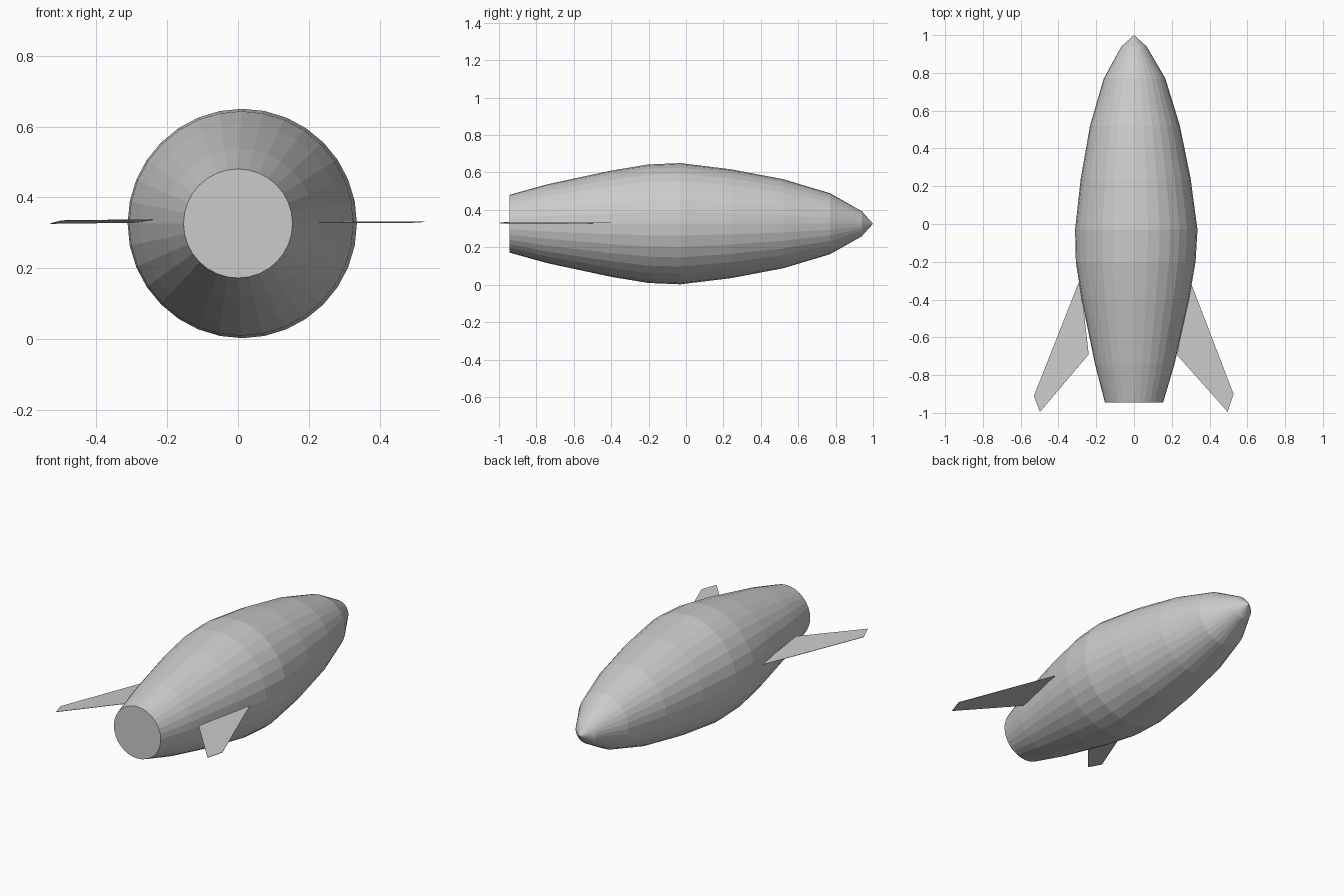
import bpy, bmesh
from math import sin, cos, tau

if "Cube" in bpy.data.objects:
    bpy.data.objects.remove(bpy.data.objects["Cube"])

SIDES = 32
AXIS_Z = 0.326

# Hull stations: y, radius, sideways offset of the ring
STATIONS = [(-0.945, 0.154, 0.0), (-0.74, 0.211, 0.004), (-0.40, 0.284, 0.007),
            (-0.20, 0.317, 0.009), (-0.03, 0.324, 0.012), (0.24, 0.291, 0.009),
            (0.52, 0.238, 0.005), (0.77, 0.163, 0.003), (0.94, 0.067, 0.0)]


def finish(name, bm):
    bmesh.ops.recalc_face_normals(bm, faces=bm.faces)
    mesh = bpy.data.meshes.new(name)
    bm.to_mesh(mesh)
    bm.free()
    obj = bpy.data.objects.new(name, mesh)
    bpy.context.collection.objects.link(obj)
    return obj


# Hull: lofted rings, flat tail cap, pointed nose
bm = bmesh.new()
rings = [[bm.verts.new((dx + r * sin(tau * i / SIDES), y, AXIS_Z + r * cos(tau * i / SIDES)))
          for i in range(SIDES)] for y, r, dx in STATIONS]
nose = bm.verts.new((0, 1.0, AXIS_Z))
bm.faces.new(rings[0])
for i in range(SIDES):
    j = (i + 1) % SIDES
    for a, b in zip(rings, rings[1:]):
        bm.faces.new((a[i], a[j], b[j], b[i]))
    bm.faces.new((rings[-1][i], rings[-1][j], nose))
finish("hull", bm)


# Fins: thin swept blades, the left one slightly twisted
def fin(name, corners):
    bm = bmesh.new()
    bm.faces.new([bm.verts.new(c) for c in corners])
    obj = finish(name, bm)
    mod = obj.modifiers.new("thickness", "SOLIDIFY")
    mod.thickness = 0.002
    mod.offset = 0


fin("left_fin", [(-0.285, -0.29, 0.329), (-0.24, -0.69, 0.337),
                 (-0.498, -0.995, 0.334), (-0.53, -0.91, 0.326)])
fin("right_fin", [(0.293, -0.29, 0.330), (0.229, -0.695, 0.329),
                  (0.496, -0.995, 0.329), (0.527, -0.90, 0.331)])
